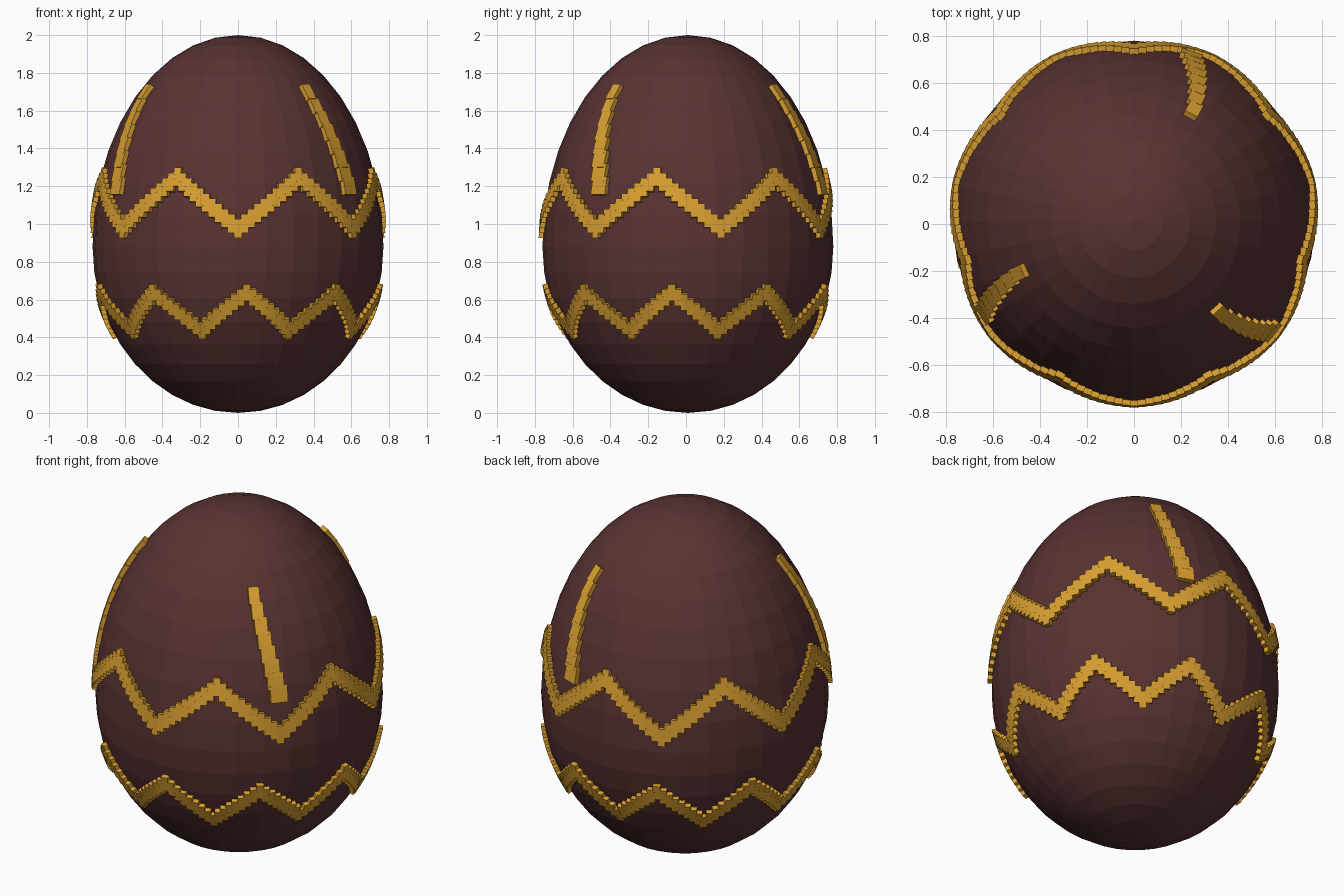
import bpy, bmesh, math
from mathutils import Matrix, Vector

old = bpy.data.objects.get("Cube")
if old:
    bpy.data.objects.remove(old, do_unlink=True)

RADIUS, WAIST = 0.77, 0.88      # widest radius and its height
TOP = 2.0 - WAIST               # height of the upper half
SHIFT_Y = 0.01


def material(name, colour):
    m = bpy.data.materials.new(name)
    m.use_nodes = True
    m.diffuse_color = (*colour, 1)
    bsdf = next(n for n in m.node_tree.nodes if n.type == 'BSDF_PRINCIPLED')
    bsdf.inputs["Base Color"].default_value = (*colour, 1)
    return m


shell_mat = material("dark_chocolate", (0.10, 0.032, 0.032))
icing_mat = material("golden_icing", (0.70, 0.35, 0.03))


def finish(bm, name, mat):
    mesh = bpy.data.meshes.new(name)
    bm.to_mesh(mesh)
    bm.free()
    mesh.materials.append(mat)
    obj = bpy.data.objects.new(name, mesh)
    obj.location.y = SHIFT_Y
    bpy.context.scene.collection.objects.link(obj)
    return obj


def surface_frame(angle, z):
    """Point on the shell with its tangent, normal and upward axes."""
    h = TOP if z > WAIST else WAIST
    r = RADIUS * math.sqrt(1 - ((z - WAIST) / h) ** 2)
    out = Vector((math.cos(angle), math.sin(angle), 0))
    point = out * r + Vector((0, 0, z))
    normal = (out * r / RADIUS ** 2 + Vector((0, 0, (z - WAIST) / h ** 2))).normalized()
    tangent = Vector((-math.sin(angle), math.cos(angle), 0))
    return point, tangent, normal, normal.cross(tangent)


def add_block(bm, angle, z, width, height, depth=0.04):
    point, tangent, normal, up = surface_frame(angle, z)
    rot = Matrix((tangent, -normal, up)).transposed().to_4x4()
    size = Matrix.Diagonal((width, depth, height, 1))
    bmesh.ops.create_cube(bm, size=1, matrix=Matrix.Translation(point) @ rot @ size)


# Egg shell: a faceted sphere stretched more above the waist than below
bm = bmesh.new()
bmesh.ops.create_uvsphere(bm, u_segments=32, v_segments=20, radius=1)
for v in bm.verts:
    h = TOP if v.co.z > 0 else WAIST
    v.co = (v.co.x * RADIUS, v.co.y * RADIUS, WAIST + v.co.z * h)
finish(bm, "egg_shell", shell_mat)


# Zigzag bands made of small blocks
def zigzag(name, waves, steps, low, high, valley_deg, height):
    bm = bmesh.new()
    count = waves * steps
    for i in range(count):
        phase = (i % steps) / steps
        z = low + (high - low) * (1 - abs(1 - 2 * phase))
        angle = math.radians(valley_deg) + math.tau * i / count
        add_block(bm, angle, z, 0.041, height)
    finish(bm, name, icing_mat)


zigzag("upper_zigzag", 7, 20, 0.975, 1.245, -90, 0.1)
zigzag("lower_zigzag", 9, 16, 0.44, 0.64, -66.5, 0.09)


# Slanted stripes above the bands
def stripe(name, top_deg, bottom_deg, blocks=8):
    bm = bmesh.new()
    for i in range(blocks):
        t = i / (blocks - 1)
        angle = math.radians(top_deg + (bottom_deg - top_deg) * t)
        add_block(bm, angle, 1.69 - 0.49 * t, 0.06 + 0.035 * t, 0.095)
    finish(bm, name, icing_mat)


stripe("back_stripe", 62, 71)
stripe("right_stripe", 204, 211.5)
stripe("left_stripe", -46.5, -38.5)
